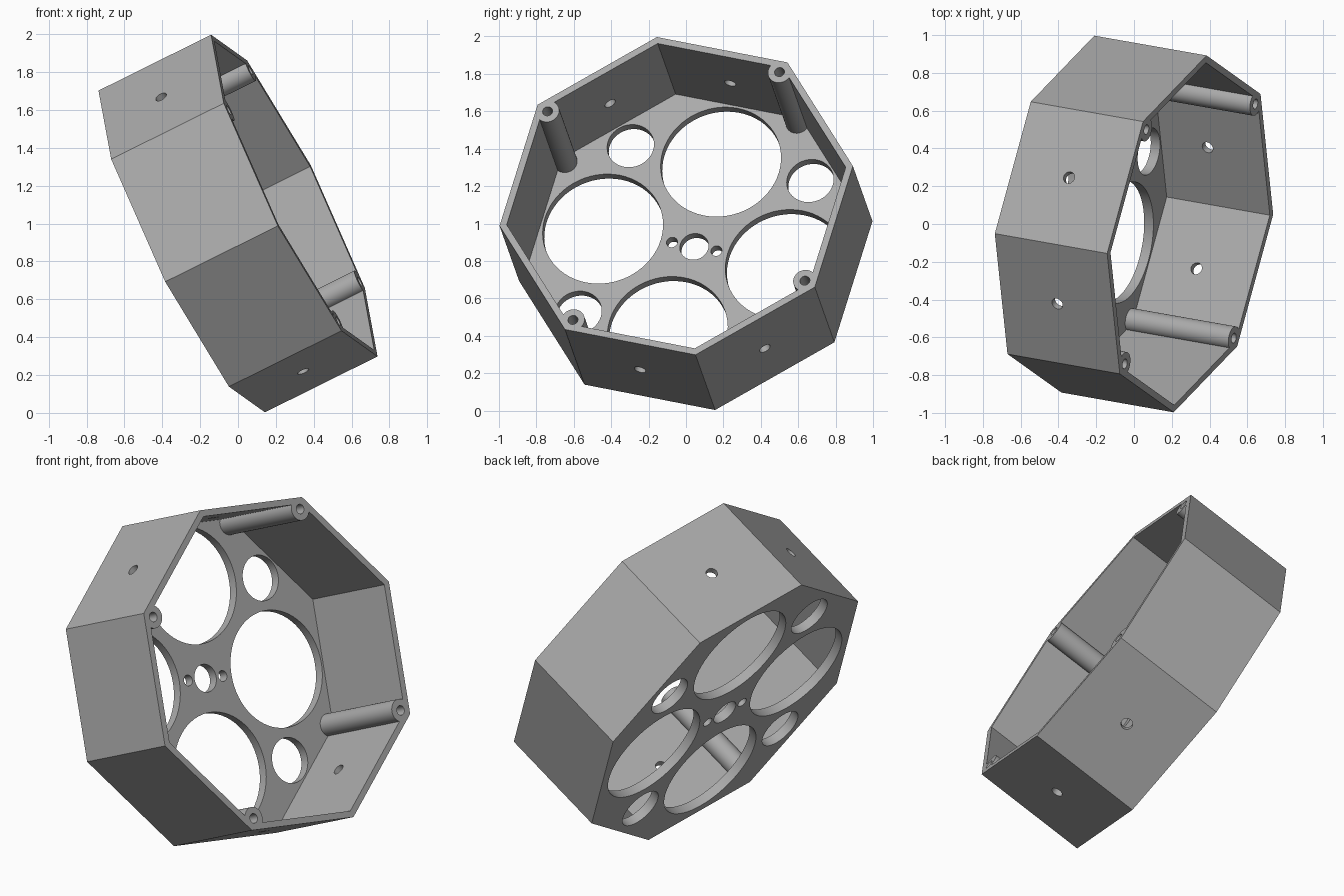
import bpy
from math import cos, sin, radians
from mathutils import Matrix, Vector

cube = bpy.data.objects.get("Cube")
if cube:
    bpy.data.objects.remove(cube, do_unlink=True)

R = 0.962        # octagon corner radius
H = 0.672        # depth of the housing
WALL = 0.036
FLOOR = 0.055
BOTTOM, TOP = -H / 2, H / 2

grey = bpy.data.materials.new("plain grey")
grey.use_nodes = True
colour = (0.4, 0.4, 0.4, 1)
grey.diffuse_color = colour
grey.node_tree.nodes["Principled BSDF"].inputs["Base Color"].default_value = colour


def polar(r, deg, z=0):
    return Vector((r * cos(radians(deg)), r * sin(radians(deg)), z))


def prism(name, radius, z0, z1, at=(0, 0, 0), sides=40):
    """Upright prism whose first corner points along local x."""
    bpy.ops.mesh.primitive_cylinder_add(
        vertices=sides, radius=radius, depth=z1 - z0,
        location=(at[0], at[1], (z0 + z1) / 2))
    ob = bpy.context.object
    ob.name = name
    if sides == 8:
        ob.rotation_euler.z = radians(90)
    return ob


def combine(target, other, operation):
    mod = target.modifiers.new("combine", 'BOOLEAN')
    mod.operation = operation
    mod.solver = 'EXACT'
    mod.object = other
    bpy.context.view_layer.objects.active = target
    bpy.ops.object.modifier_apply(modifier=mod.name)
    bpy.data.objects.remove(other, do_unlink=True)


# Octagonal shell, open at the top
housing = prism("octagonal_housing", R, BOTTOM, TOP, sides=8)
housing.data.materials.append(grey)
inner = R - WALL / cos(radians(22.5))
combine(housing, prism("cavity", inner, BOTTOM + FLOOR, TOP + 0.2, sides=8), 'DIFFERENCE')

# Screw posts in every second corner
for k in range(4):
    at = polar(0.893, 45 + 90 * k)
    combine(housing, prism("post", 0.0633, BOTTOM + FLOOR / 2, TOP, at, 32), 'UNION')
    combine(housing, prism("post_bore", 0.027, TOP - 0.3, TOP + 0.1, at, 20), 'DIFFERENCE')

# Floor openings: (radius, distance from centre, angles)
quarter = range(0, 360, 90)
openings = [
    (0.326, 0.515, [67.5 + a for a in quarter]),
    (0.127, 0.716, [22.5 + a for a in quarter]),
    (0.078, 0, [0]),
    (0.030, 0.125, [-22.5, 157.5]),
]
for radius, distance, angles in openings:
    for angle in angles:
        hole = prism("opening", radius, BOTTOM - 0.1, BOTTOM + FLOOR + 0.04,
                     polar(distance, angle), 64)
        combine(housing, hole, 'DIFFERENCE')

# Small holes through the four upper and lower walls
for angle in (67.5, 112.5, -67.5, -112.5):
    hole = prism("wall_hole", 0.032, -0.1, 0.1, sides=24)
    hole.rotation_euler = (0, radians(90), radians(angle))
    hole.location = polar(R * cos(radians(22.5)) - WALL / 2, angle)
    combine(housing, hole, 'DIFFERENCE')

# Tilt the housing into its resting pose
axis = Vector((0.885, -0.156, 0.439)).normalized()
side = Vector((0.09, 0.982, 0.166))
side = (side - axis * side.dot(axis)).normalized()
up = axis.cross(side)
pose = Matrix((side, up, axis)).transposed().to_4x4()
housing.data.transform(Matrix.Translation((0, 0, 1)) @ pose @ housing.matrix_basis)
housing.matrix_basis = Matrix.Identity(4)

# Sharp edges on flat walls, smooth round surfaces
bpy.ops.object.select_all(action='DESELECT')
housing.select_set(True)
bpy.context.view_layer.objects.active = housing
bpy.ops.object.shade_smooth_by_angle(angle=radians(30))
